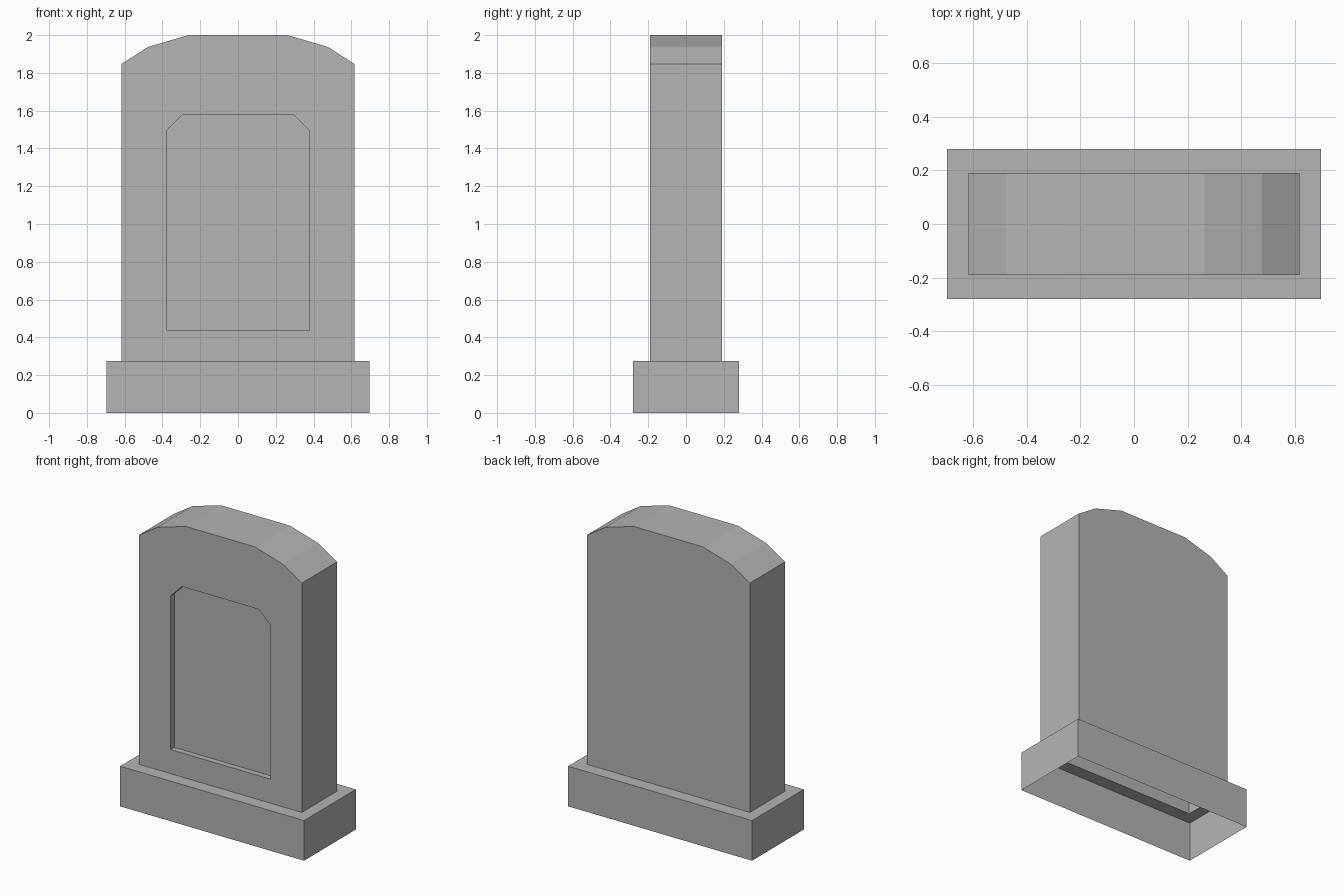
import bpy
import bmesh

cube = bpy.data.objects.get("Cube")
if cube:
    bpy.data.objects.remove(cube, do_unlink=True)

STONE = (0.46, 0.46, 0.46, 1.0)
stone = bpy.data.materials.new("grey_stone")
stone.use_nodes = True
stone.diffuse_color = STONE
stone.node_tree.nodes["Principled BSDF"].inputs["Base Color"].default_value = STONE

BASE_TOP = 0.275
HALF_W, HALF_D = 0.617, 0.19
RECESS = 0.04


def ring(bm, points):
    return [bm.verts.new(p) for p in points]


def strip(bm, a, b, closed=True):
    """Join two matching rings with quads."""
    n = len(a)
    for i in range(n if closed else n - 1):
        j = (i + 1) % n
        bm.faces.new((a[i], a[j], b[j], b[i]))


def finish(bm, name):
    mesh = bpy.data.meshes.new(name)
    bm.to_mesh(mesh)
    bm.free()
    mesh.materials.append(stone)
    obj = bpy.data.objects.new(name, mesh)
    bpy.context.collection.objects.link(obj)


def rectangle(x, y, z):
    return [(-x, -y, z), (x, -y, z), (x, y, z), (-x, y, z)]


def outline(half, y):
    """Mirror a right-hand profile of (x, z) points into a full outline."""
    full = half + [(-x, z) for x, z in reversed(half)]
    return [(x, y, z) for x, z in full]


# Plinth: open underneath, with a ledge around the slab
bm = bmesh.new()
foot = ring(bm, rectangle(0.697, 0.28, 0))
rim = ring(bm, rectangle(0.697, 0.28, BASE_TOP))
inner = ring(bm, rectangle(HALF_W, HALF_D, BASE_TOP))
strip(bm, foot, rim)
strip(bm, rim, inner)
finish(bm, "plinth")

# Upright slab: faceted arched top and a sunken front panel, open underneath
slab = [(HALF_W, BASE_TOP), (HALF_W, 1.847), (0.477, 1.937), (0.262, 2.0)]
panel = [(0.378, 0.44), (0.378, 1.493), (0.292, 1.58), (0.2, 1.58)]
bm = bmesh.new()
back = ring(bm, outline(slab, HALF_D))
front = ring(bm, outline(slab, -HALF_D))
panel_edge = ring(bm, outline(panel, -HALF_D))
panel_floor = ring(bm, outline(panel, -HALF_D + RECESS))
strip(bm, back, front, closed=False)
strip(bm, front, panel_edge)
strip(bm, panel_edge, panel_floor)
bm.faces.new(panel_floor)
bm.faces.new(back[::-1])
finish(bm, "upright_slab")
